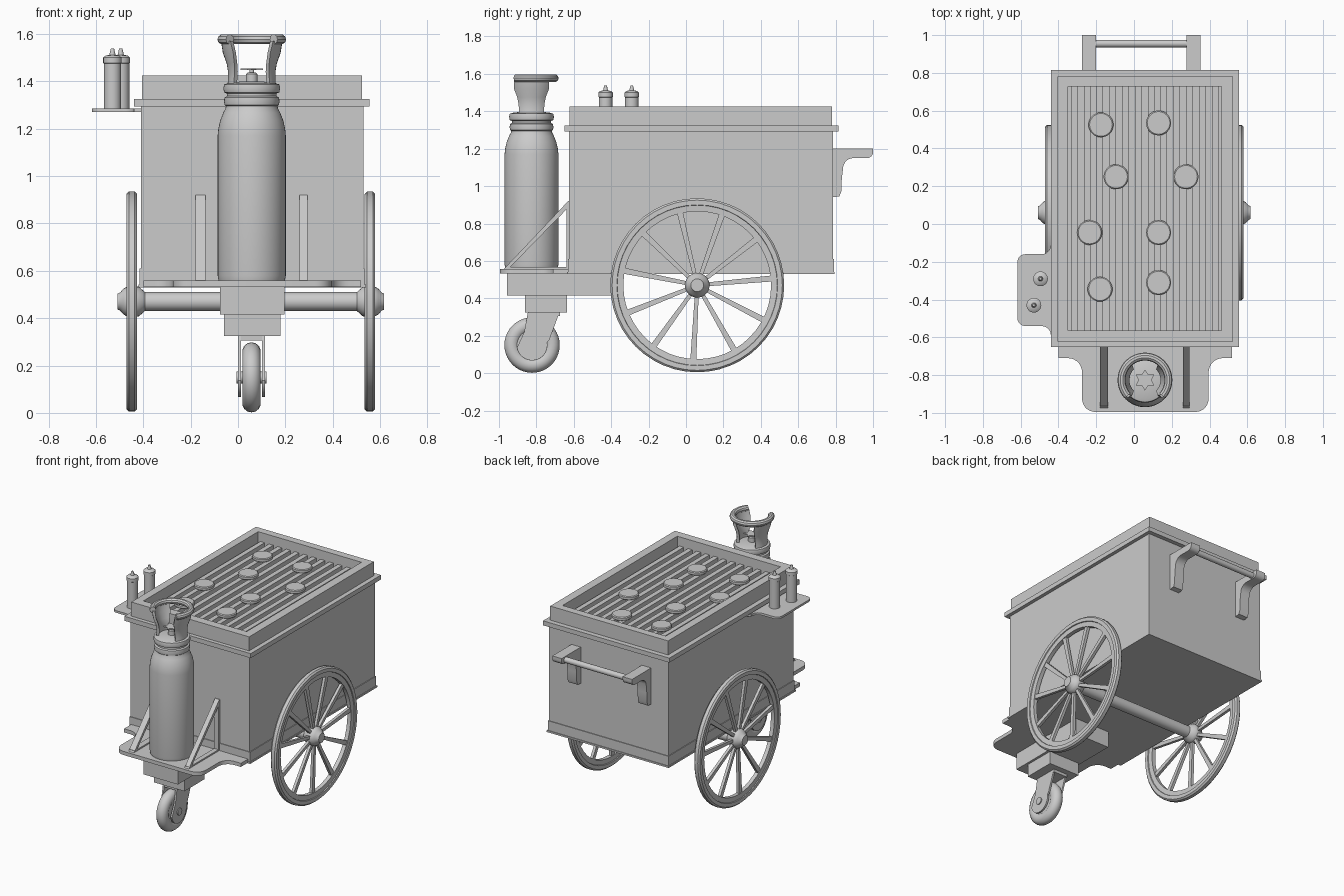
import bpy, bmesh
from math import sin, cos, pi, radians
from mathutils import Vector

if "Cube" in bpy.data.objects:
    bpy.data.objects.remove(bpy.data.objects["Cube"])

CX = 0.06  # centre line of the cart


def finish(name, bm, smooth=False):
    bmesh.ops.remove_doubles(bm, verts=bm.verts, dist=1e-5)
    bmesh.ops.recalc_face_normals(bm, faces=bm.faces)
    me = bpy.data.meshes.new(name)
    bm.to_mesh(me)
    bm.free()
    ob = bpy.data.objects.new(name, me)
    bpy.context.collection.objects.link(ob)
    if smooth:
        bpy.ops.object.select_all(action='DESELECT')
        ob.select_set(True)
        bpy.context.view_layer.objects.active = ob
        bpy.ops.object.shade_smooth_by_angle(angle=radians(35))
    return ob


def add_box(bm, x0, x1, y0, y1, z0, z1):
    vs = bmesh.ops.create_cube(bm, size=1)['verts']
    for v in vs:
        v.co = Vector(((x0 + x1) / 2 + v.co.x * (x1 - x0), (y0 + y1) / 2 + v.co.y * (y1 - y0),
                       (z0 + z1) / 2 + v.co.z * (z1 - z0)))


def boxes(name, *dims):
    bm = bmesh.new()
    for d in dims:
        add_box(bm, *d)
    return finish(name, bm)


def frame(name, o, i, z0, z1):
    return boxes(name, (o[0], i[0], o[2], o[3], z0, z1), (i[1], o[1], o[2], o[3], z0, z1),
                 (i[0], i[1], o[2], i[2], z0, z1), (i[0], i[1], i[3], o[3], z0, z1))


def lathe(name, profile, loc, axis='z', n=40, closed=False):
    """Spin (radius, height) points around the z or x axis."""
    bm = bmesh.new()
    rings = []
    for r, h in profile:
        ring = []
        for k in range(n):
            a = 2 * pi * k / n
            p = (r * cos(a), r * sin(a), h) if axis == 'z' else (h, r * cos(a), r * sin(a))
            ring.append(bm.verts.new(Vector(p) + Vector(loc)))
        rings.append(ring)
    m = len(rings)
    for i in range(m if closed else m - 1):
        a, b = rings[i], rings[(i + 1) % m]
        for k in range(n):
            bm.faces.new((a[k], a[(k + 1) % n], b[(k + 1) % n], b[k]))
    if not closed:
        bm.faces.new(rings[0])
        bm.faces.new(rings[-1])
    return finish(name, bm, True)


def prism(name, pts, lo, hi, axis='z', smooth=False):
    """Extrude a flat outline: (x, y) along z, or (y, z) along x."""
    bm = bmesh.new()
    vs = [bm.verts.new((p[0], p[1], lo) if axis == 'z' else (lo, p[0], p[1])) for p in pts]
    f = bm.faces.new(vs)
    d = (0, 0, hi - lo) if axis == 'z' else (hi - lo, 0, 0)
    ext = bmesh.ops.extrude_face_region(bm, geom=[f])['geom']
    bmesh.ops.translate(bm, vec=d, verts=[g for g in ext if isinstance(g, bmesh.types.BMVert)])
    return finish(name, bm, smooth)


def arc(cx, cy, r, a0, a1, n=7):
    return [(cx + r * cos(radians(a0 + (a1 - a0) * k / n)), cy + r * sin(radians(a0 + (a1 - a0) * k / n)))
            for k in range(n + 1)]


# Cart body, base bands, lip and rim
boxes('cart_body', (-0.41, 0.53, -0.625, 0.785, 0.54, 1.31))
boxes('base_band', (-0.415, 0.535, -0.63, 0.79, 0.54, 0.61))
boxes('base_edge', (-0.42, 0.54, -0.635, 0.795, 0.53, 0.542))
inner = (-0.35, 0.463, -0.563, 0.727)
frame('top_lip', (-0.44, 0.555, -0.65, 0.815), inner, 1.293, 1.325)
frame('top_rim', (-0.405, 0.523, -0.622, 0.78), inner, 1.32, 1.425)

# Grill grate and round patties
pitch = (inner[1] - inner[0]) / 12
boxes('grill_grate', *[(inner[0] + pitch * (k + 0.25), inner[0] + pitch * (k + 0.75),
                        inner[2], inner[3], 1.32, 1.36) for k in range(12)])
for x, y in [(-0.175, 0.525), (0.13, 0.535), (-0.095, 0.25), (0.275, 0.25),
             (-0.235, -0.045), (0.13, -0.045), (-0.18, -0.345), (0.13, -0.31)]:
    lathe('patty', [(0.06, 1.359), (0.066, 1.364), (0.066, 1.38), (0.06, 1.385)], (x, y, 0), n=32)

# Big spoked wheels, hubs and axle
WY, WZ = 0.06, 0.47
for side, wx in (('left', -0.448), ('right', 0.557)):
    lathe(side + '_wheel_rim', [(0.395, -0.014), (0.428, -0.016), (0.43, -0.022), (0.455, -0.022), (0.465, -0.012),
                                (0.465, 0.012), (0.455, 0.022), (0.43, 0.022), (0.428, 0.016), (0.395, 0.014)],
          (wx, WY, WZ), 'x', 48, True)
    bm = bmesh.new()
    for k in range(11):
        a = radians(-93 + k * 360 / 11)
        d, t = Vector((0, cos(a), sin(a))), Vector((0, -sin(a), cos(a)))
        vs = bmesh.ops.create_cube(bm, size=2)['verts']
        for v in vs:
            r, w = (0.40, 0.016) if v.co.z > 0 else (0.04, 0.010)
            v.co = Vector((wx + v.co.x * 0.010, WY, WZ)) + d * r + t * (v.co.y * w)
    finish(side + '_wheel_spokes', bm)
    s = -1 if side == 'left' else 1
    lathe(side + '_wheel_hub', [(0.04, -0.055 * s), (0.062, -0.03 * s), (0.066, -0.01 * s), (0.066, 0.015 * s),
                                (0.055, 0.035 * s), (0.038, 0.05 * s), (0.034, 0.06 * s)], (wx, WY, WZ), 'x', 24)
lathe('axle', [(0.04, -0.42), (0.04, 0.53)], (0, WY, WZ), 'x', 24)

# Front shelf: wide at the body, curving in to a rounded tongue
half = [(0.46, -0.60), (0.46, -0.71)] + arc(0.41, -0.785, 0.075, 90, 180) + arc(0.265, -0.925, 0.07, 0, -90)
prism('front_shelf', [(CX + x, y) for x, y in half] + [(CX - x, y) for x, y in reversed(half)],
      0.532, 0.558, smooth=True)

# Caster beam, block, fork and wheel
KX, KY, KZ = 0.057, -0.823, 0.15
boxes('caster_beam', (-0.075, 0.197, -0.957, -0.35, 0.415, 0.535))
boxes('caster_block', (-0.06, 0.18, -0.86, -0.635, 0.325, 0.42))
boxes('fork_bridge', (KX - 0.056, KX + 0.056, -0.845, -0.675, 0.305, 0.33))
fork = [(-0.675, 0.328), (-0.73, 0.18)] + arc(KY, KZ, 0.082, 10, -170, 14) + [(-0.865, 0.22), (-0.845, 0.328)]
for name, x in (('left_fork', KX - 0.056), ('right_fork', KX + 0.044)):
    prism(name, fork, x, x + 0.012, 'x', True)
lathe('caster_tyre', [(0.107 + 0.041 * cos(2 * pi * k / 14), 0.04 * sin(2 * pi * k / 14)) for k in range(14)],
      (KX, KY, KZ), 'x', 40, True)
lathe('caster_disc', [(0.085, -0.03), (0.085, 0.03)], (KX, KY, KZ), 'x', 32)
lathe('caster_pin', [(0.025, -0.063), (0.025, 0.063)], (KX, KY, KZ), 'x', 16)

# Gas bottle with neck rings
GX, GY = 0.058, -0.826
lathe('gas_bottle', [(0.125, 0.553), (0.14, 0.56), (0.144, 0.58), (0.144, 1.17), (0.141, 1.2), (0.133, 1.235),
                     (0.12, 1.268), (0.111, 1.285), (0.109, 1.295), (0.115, 1.30), (0.117, 1.315), (0.115, 1.332),
                     (0.104, 1.337), (0.104, 1.348), (0.116, 1.353), (0.12, 1.37), (0.116, 1.387), (0.10, 1.392),
                     (0.04, 1.40)], (GX, GY, 0), n=48)
lathe('valve_stem', [(0.025, 1.38), (0.025, 1.43), (0.018, 1.437), (0.01, 1.438), (0.01, 1.45)], (GX, GY, 0), n=20)
star = [((0.056 if k % 2 == 0 else 0.034) * Vector((sin(k * pi / 6), cos(k * pi / 6)))) for k in range(12)]
prism('valve_knob', [(GX + p.x, GY + p.y) for p in star], 1.447, 1.455)

# Carry ring, open to the front
cu = bpy.data.curves.new('ring_path', 'CURVE')
cu.dimensions, cu.bevel_depth, cu.bevel_resolution, cu.use_fill_caps = '3D', 0.021, 3, True
sp = cu.splines.new('POLY')
ring = arc(GX, GY, 0.124, -42, 222, 36)
sp.points.add(len(ring) - 1)
for p, (x, y) in zip(sp.points, ring):
    p.co = (x, y, 1.577, 1)
tmp = bpy.data.objects.new('ring_path', cu)
bpy.context.collection.objects.link(tmp)
bm = bmesh.new()
bm.from_mesh(tmp.to_mesh())
bpy.data.objects.remove(tmp)
finish('carry_ring', bm, True)

# Curved side guards holding the ring
for name, mid in (('right_guard', 0), ('left_guard', 180)):
    bm = bmesh.new()
    rows = []
    for z, r, w in [(1.385, 0.102, 42), (1.41, 0.10, 42), (1.44, 0.10, 44), (1.475, 0.106, 46),
                    (1.52, 0.122, 50), (1.57, 0.13, 46)]:
        outer = arc(GX, GY, r, mid - w, mid + w, 10)
        inside = arc(GX, GY, r - 0.018, mid + w, mid - w, 10)
        rows.append([bm.verts.new((x, y, z)) for x, y in outer + inside])
    for a, b in zip(rows, rows[1:]):
        for k in range(len(a)):
            j = (k + 1) % len(a)
            bm.faces.new((a[k], a[j], b[j], b[k]))
    bm.faces.new(rows[0])
    bm.faces.new(rows[-1])
    finish(name, bm, True)

# Triangular braces beside the bottle
for name, x0, x1 in (('left_brace', -0.18, -0.137), ('right_brace', 0.26, 0.294)):
    prism(name + '_diagonal', [(-0.975, 0.556), (-0.95, 0.556), (-0.622, 0.893), (-0.622, 0.92), (-0.63, 0.92)],
          x0, x1, 'x')
    boxes(name + '_strips', (x0, x1, -0.64, -0.62, 0.556, 0.905), (x0, x1, -0.965, -0.62, 0.556, 0.568))

# Side shelf with two sauce bottles
prism('side_shelf', [(-0.405, -0.09), (-0.44, -0.10)] + arc(-0.49, -0.11, 0.05, 0, -90, 5)
      + arc(-0.577, -0.20, 0.04, 90, 180, 5) + arc(-0.577, -0.50, 0.04, 180, 270, 5)
      + arc(-0.49, -0.59, 0.05, 90, 0, 5) + [(-0.44, -0.605), (-0.405, -0.61)], 1.27, 1.285, smooth=True)
for x, y in [(-0.495, -0.29), (-0.53, -0.43)]:
    lathe('sauce_bottle', [(0.036, 1.284), (0.036, 1.475), (0.039, 1.477), (0.039, 1.5), (0.03, 1.508),
                           (0.013, 1.512), (0.007, 1.538)], (x, y, 0), n=24)

# Rear push handle
bracket = [(0.78, 1.20), (1.0, 1.20), (1.0, 1.182)] + arc(0.968, 1.182, 0.032, -15, -90, 5) \
    + arc(0.895, 1.095, 0.055, 90, 170, 6) + [(0.833, 1.04), (0.83, 0.97), (0.82, 0.945), (0.78, 0.94)]
for name, x in (('left_handle_bracket', -0.275), ('right_handle_bracket', 0.279)):
    prism(name, bracket, x, x + 0.073, 'x', True)
lathe('push_bar', [(0.02, -0.21), (0.02, 0.285)], (0, 0.955, 1.175), 'x', 20)
